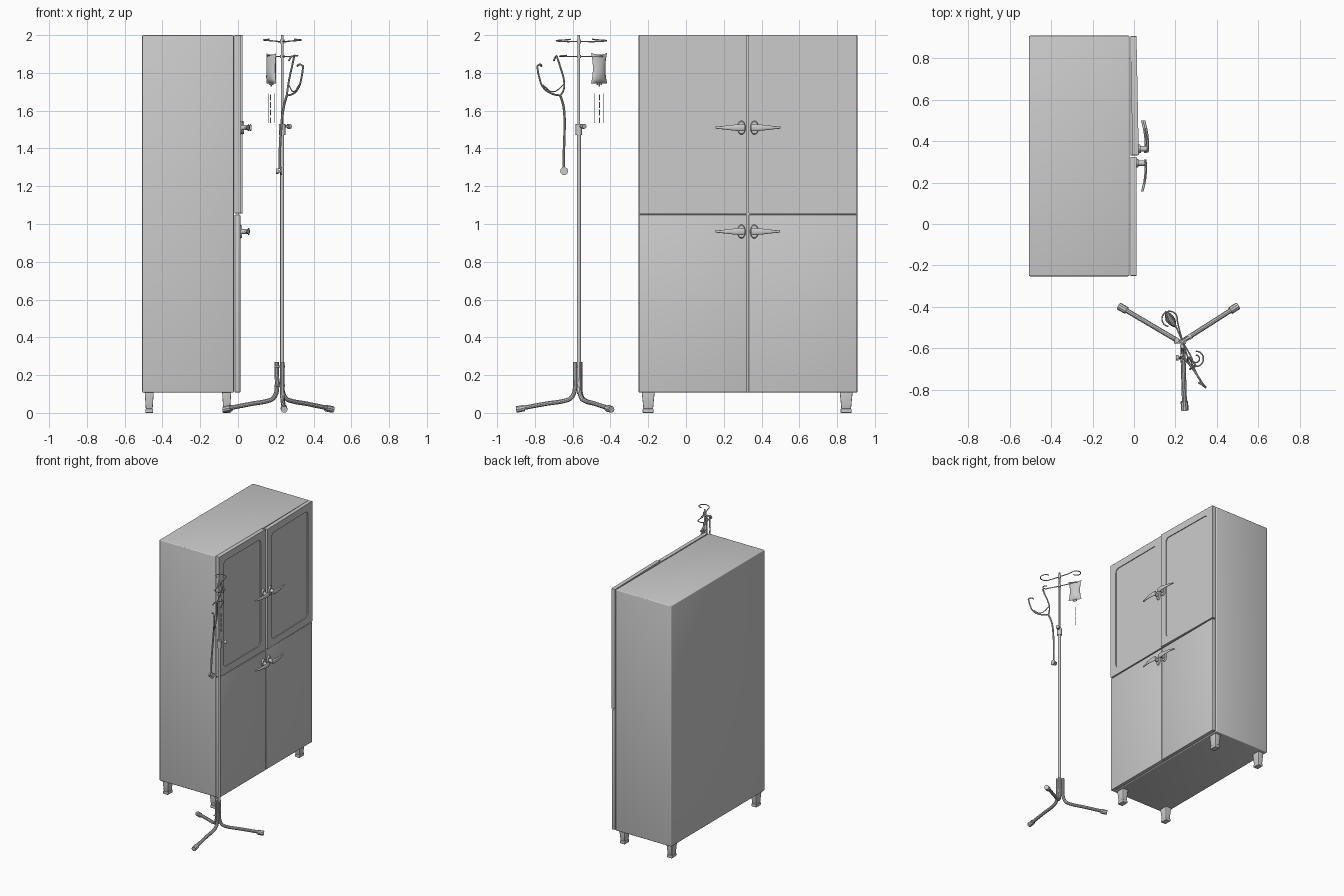
import bpy, bmesh
from math import sin, cos, pi, radians, atan2
from mathutils import Vector, Matrix

if "Cube" in bpy.data.objects:
    bpy.data.objects.remove(bpy.data.objects["Cube"])


def add_mesh(name, bm, smooth=True):
    me = bpy.data.meshes.new(name)
    bmesh.ops.recalc_face_normals(bm, faces=bm.faces)
    bm.to_mesh(me)
    bm.free()
    ob = bpy.data.objects.new(name, me)
    bpy.context.collection.objects.link(ob)
    if smooth:
        bpy.ops.object.select_all(action='DESELECT')
        ob.select_set(True)
        bpy.context.view_layer.objects.active = ob
        bpy.ops.object.shade_smooth_by_angle(angle=radians(35))
    return ob


def box(name, lo, hi, bevel=0.0, taper=1.0):
    lo, hi = Vector(lo), Vector(hi)
    bm = bmesh.new()
    bmesh.ops.create_cube(bm, size=1)
    for v in bm.verts:
        if v.co.z < 0:
            v.co.x *= taper
            v.co.y *= taper
        v.co = (lo + hi) / 2 + Vector(a * b for a, b in zip(v.co, hi - lo))
    if bevel:
        bmesh.ops.bevel(bm, geom=bm.edges[:], offset=bevel, segments=3, profile=0.5, affect='EDGES')
    return add_mesh(name, bm)


def rod(name, a, b, r1, r2=None, seg=20):
    a, b = Vector(a), Vector(b)
    d = b - a
    m = Matrix.Translation((a + b) / 2) @ d.to_track_quat('Z', 'Y').to_matrix().to_4x4()
    bm = bmesh.new()
    bmesh.ops.create_cone(bm, cap_ends=True, segments=seg, radius1=r1,
                          radius2=r1 if r2 is None else r2, depth=d.length, matrix=m)
    return add_mesh(name, bm)


def curve_to_mesh(name, cu):
    tmp = bpy.data.objects.new(name + "_path", cu)
    bpy.context.collection.objects.link(tmp)
    me = bpy.data.meshes.new_from_object(tmp.evaluated_get(bpy.context.evaluated_depsgraph_get()))
    bpy.data.objects.remove(tmp)
    bm = bmesh.new()
    bm.from_mesh(me)
    bmesh.ops.remove_doubles(bm, verts=bm.verts, dist=1e-5)
    return add_mesh(name, bm)


def tube(name, pts, r, res=5):
    cu = bpy.data.curves.new(name, 'CURVE')
    cu.dimensions = '3D'
    cu.bevel_depth, cu.bevel_resolution, cu.resolution_u = r, 3, res
    cu.use_fill_caps = True
    sp = cu.splines.new('BEZIER')
    sp.bezier_points.add(len(pts) - 1)
    for bp, p in zip(sp.bezier_points, pts):
        bp.co = p
        bp.handle_left_type = bp.handle_right_type = 'AUTO'
    return curve_to_mesh(name, cu)


def rounded_rect(y0, y1, z0, z1, r, n=6):
    pts = []
    for k, (cy, cz) in enumerate([(y1 - r, z1 - r), (y0 + r, z1 - r), (y0 + r, z0 + r), (y1 - r, z0 + r)]):
        for i in range(n + 1):
            a = (k + i / n) * pi / 2
            pts.append((cy + r * cos(a), cz + r * sin(a)))
    return pts


def frame(name, outer, inner, x0, x1):
    """Panel in the yz plane with a rounded opening."""
    bm = bmesh.new()
    rings = [[bm.verts.new((x, y, z)) for y, z in loop]
             for loop, x in ((outer, x0), (outer, x1), (inner, x1), (inner, x0))]
    n = len(outer)
    for k in range(4):
        a, b = rings[k], rings[(k + 1) % 4]
        for i in range(n):
            bm.faces.new((a[i], a[(i + 1) % n], b[(i + 1) % n], b[i]))
    return add_mesh(name, bm)


FRONT, BACK, MID = 0.012, -0.018, 0.3275


def handle(name, y, z, s):
    """Oval rose, spindle and a bowed tapering lever pointing along s."""
    rose = rod(name + "_rose", (FRONT - 0.002, 0, 0), (FRONT + 0.01, 0, 0), 0.038, 0.032, 24)
    rose.location = (0, y, z)
    rose.scale.y = 0.6
    spindle = rod(name + "_spindle", (FRONT, y, z), (0.056, y, z), 0.013)
    bm = bmesh.new()
    prev = None
    path = [(-0.018, 0.054, 0.015), (0, 0.056, 0.019), (0.035, 0.057, 0.016),
            (0.07, 0.054, 0.012), (0.105, 0.048, 0.008), (0.137, 0.04, 0.005)]
    for d, x, h in path:
        ring = [bm.verts.new((x + 0.006 * cos(t * pi / 6), y + s * d, z + h * sin(t * pi / 6))) for t in range(12)]
        if prev:
            for i in range(12):
                bm.faces.new((prev[i], prev[(i + 1) % 12], ring[(i + 1) % 12], ring[i]))
        else:
            bm.faces.new(ring)
        prev = ring
    bm.faces.new(prev)
    return [rose, spindle, add_mesh(name + "_lever", bm)]


# Cabinet body and feet
box("cabinet_body", (-0.507, -0.252, 0.108), (-0.022, 0.908, 2.0), 0.006)
for x in (-0.47, -0.06):
    for y in (-0.2, 0.848):
        box("cabinet_foot", (x - 0.024, y - 0.034, 0.02), (x + 0.024, y + 0.034, 0.11), 0.003, 0.75)
        box("foot_pad", (x - 0.021, y - 0.029, 0.0), (x + 0.021, y + 0.029, 0.022), 0.003)

# Doors with handles; the last upper door stands slightly ajar
for y0, y1, s, tag in ((-0.25, 0.324, -1, "left"), (0.331, 0.906, 1, "right")):
    hy = MID + s * 0.034
    box("lower_door_" + tag, (BACK, y0, 0.108), (FRONT, y1, 1.049), 0.004)
    handle("lower_handle_" + tag, hy, 0.96, s)
    g0, g1 = y0 + 0.057, y1 - 0.058
    parts = [
        frame("upper_door_frame_" + tag, rounded_rect(y0, y1, 1.056, 2.0, 0.004),
              rounded_rect(g0, g1, 1.112, 1.945, 0.03), BACK, FRONT),
        box("upper_door_panel_" + tag, (BACK + 0.004, g0 - 0.01, 1.1), (FRONT - 0.006, g1 + 0.01, 1.955))]
    parts += handle("upper_handle_" + tag, hy, 1.51, s)
    if s > 0:
        piv = Vector((BACK, y1, 0))
        swing = Matrix.Translation(piv) @ Matrix.Rotation(radians(1.1), 4, 'Z') @ Matrix.Translation(-piv)
        for p in parts:
            p.matrix_basis = swing @ p.matrix_basis

# Drip stand pole, clamp and knob
PX, PY = 0.234, -0.567
rod("stand_lower_pole", (PX, PY, 0.1), (PX, PY, 1.5), 0.0105)
rod("stand_upper_pole", (PX, PY, 1.45), (PX, PY, 2.0), 0.007)
rod("clamp_collar", (PX, PY, 1.472), (PX, PY, 1.53), 0.017)
rod("clamp_screw", (PX, PY, 1.517), (PX + 0.036, PY + 0.024, 1.517), 0.006)
rod("clamp_knob", (PX + 0.03, PY + 0.02, 1.517), (PX + 0.044, PY + 0.029, 1.517), 0.013)

# Three bent legs with rubber caps and bolts
for (sx, sy), (tx, ty) in (((0.234, -0.565), (0.49, -0.402)), ((0.206, -0.56), (-0.062, -0.402)),
                           ((0.235, -0.588), (0.244, -0.885))):
    a, t = Vector((sx, sy, 0)), Vector((tx, ty, 0))
    u = (t - a).normalized()
    L = (t - a).length
    prof = [(0, 0.27), (0, 0.2), (0, 0.13), (0.007, 0.1), (0.026, 0.075), (0.055, 0.064), (0.15, 0.049), (L - 0.01, 0.024)]
    tube("stand_leg", [a + u * d + Vector((0, 0, z)) for d, z in prof], 0.012)
    tube("leg_cap", [a + u * d + Vector((0, 0, z)) for d, z in
                     ((L - 0.03, 0.026), (L - 0.005, 0.021), (L + 0.014, 0.018))], 0.018)
for z in (0.145, 0.245):
    rod("leg_bolt", (0.192, -0.572, z), (0.25, -0.572, z), 0.005)


# Pigtail hooks: a cross bar curling into a loop at both ends
def hook(name, z, rad, rise):
    pole = Vector((PX, PY))
    for c, turn in ((Vector((0.172, -0.458)), 1), (Vector((0.298, -0.65)), 1)):
        d = c - pole
        a0 = atan2(-d.y, -d.x) + turn * 0.9
        pts = [(PX, PY, z)]
        for i in range(10):
            a = a0 + turn * i * pi / 6
            pts.append((c.x + rad * cos(a), c.y + rad * sin(a), z + rise * i / 9))
        tube(name, pts, 0.0035, 4)


hook("top_hook", 1.966, 0.037, 0.012)
hook("lower_hook", 1.887, 0.018, 0.006)
rod("top_hook_collar", (PX, PY, 1.955), (PX, PY, 1.977), 0.011)
rod("lower_hook_collar", (PX, PY, 1.878), (PX, PY, 1.896), 0.011)

# Fluid bag: a pillow with a pinched waist
W = Vector((-0.53, 0.85, 0)).normalized()
N = Vector((W.y, -W.x, 0))
C = Vector((0.176, -0.46, 1.825))
bm = bmesh.new()
for side in (1, -1):
    g = bmesh.ops.create_grid(bm, x_segments=12, y_segments=16, size=1)
    for v in g["verts"]:
        a, b = v.co.x, v.co.y
        bulge = 0.02 * ((1 - a * a) * (1 - b * b)) ** 0.6 * (1 - 0.3 * b) if abs(a) < 0.999 and abs(b) < 0.999 else 0
        wid = 0.05 * (1 - 0.22 * (1 - b * b))
        v.co = C + W * a * wid + N * side * bulge + Vector((0, 0, b * 0.08 - (0.008 * (1 - a * a) if b > 0.9 else 0)))
bmesh.ops.remove_doubles(bm, verts=bm.verts, dist=1e-5)
add_mesh("fluid_bag", bm)
for k in (-0.013, 0.0, 0.013):
    p = C + W * k
    rod("bag_port", (p.x, p.y, 1.728 if k == 0 else 1.737), (p.x, p.y, 1.755), 0.004, seg=10)

# Drip line below the bag
for z0, z1 in ((1.655, 1.685), (1.615, 1.645), (1.575, 1.605), (1.535, 1.565)):
    rod("drip_line", (0.172, -0.457, z0), (0.172, -0.457, z1), 0.003, seg=8)
for k in (-0.03, 0.03):
    p = C + W * k
    rod("thin_line", (p.x, p.y, 1.535), (p.x, p.y, 1.69), 0.001, seg=6)

# Stethoscope: two ear tubes, hanging hose and chest piece
tip_a, tip_b, yoke = Vector((0.345, -0.788, 1.835)), Vector((0.262, -0.655, 1.895)), (0.258, -0.665, 1.68)
tube("ear_tube_outer", [tip_a, (0.337, -0.778, 1.78), (0.322, -0.757, 1.725), (0.292, -0.71, 1.69), yoke], 0.005)
tube("ear_tube_inner", [(0.298, -0.685, 1.89), (0.285, -0.665, 1.83), (0.268, -0.645, 1.75), (0.262, -0.648, 1.71), yoke], 0.005)
tube("ear_bend_outer", [tip_a, (0.325, -0.772, 1.845), (0.312, -0.765, 1.835)], 0.005)
tube("ear_bend_inner", [(0.298, -0.685, 1.89), (0.282, -0.69, 1.885), (0.27, -0.7, 1.865)], 0.005)
tube("spring_bridge", [(0.322, -0.757, 1.735), (0.295, -0.705, 1.70), (0.266, -0.645, 1.74)], 0.003)
tube("hose", [yoke, (0.242, -0.648, 1.62), (0.228, -0.643, 1.5), (0.222, -0.646, 1.4), (0.221, -0.648, 1.29)], 0.0065)
rod("chest_piece", (0.202, -0.645, 1.28), (0.214, -0.645, 1.28), 0.014, 0.014)
rod("chest_stem", (0.21, -0.645, 1.28), (0.226, -0.645, 1.28), 0.007)
rod("chest_disc", (0.224, -0.645, 1.28), (0.234, -0.645, 1.28), 0.02, 0.021)
